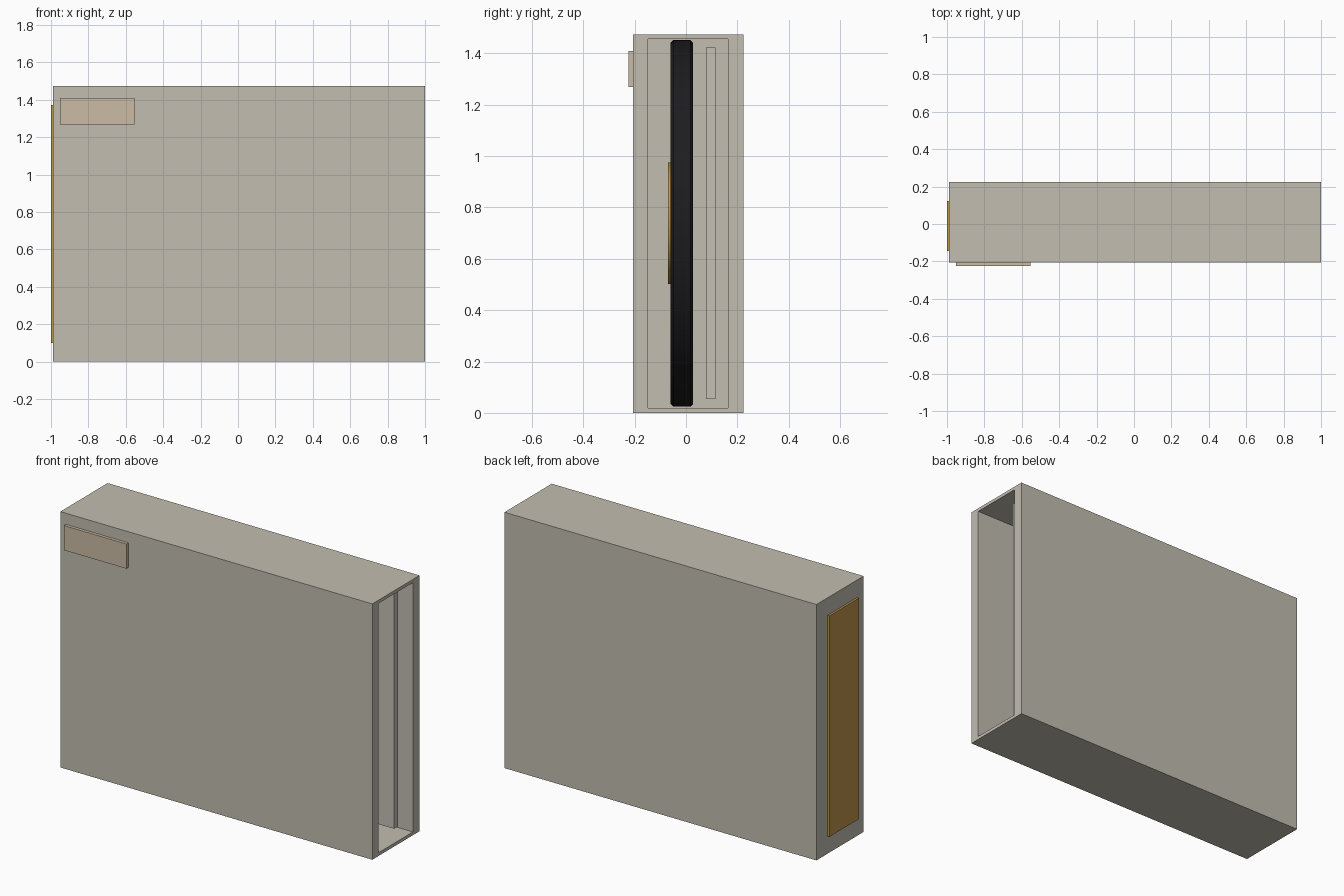
import bpy, bmesh, math
from mathutils import Matrix

if "Cube" in bpy.data.objects:
    bpy.data.objects.remove(bpy.data.objects["Cube"])


def material(name, rgb):
    m = bpy.data.materials.new(name)
    m.diffuse_color = (*rgb, 1)
    m.use_nodes = True
    m.node_tree.nodes["Principled BSDF"].inputs["Base Color"].default_value = m.diffuse_color
    return m


CARD = material("card", (0.54, 0.51, 0.44))
PAPER = material("paper", (0.56, 0.53, 0.47))
STICKER = material("sticker", (0.60, 0.50, 0.38))
AMBER = material("amber", (0.52, 0.30, 0.07))
BLACK = material("black", (0.012, 0.012, 0.014))


def finish(bm, name, mat):
    me = bpy.data.meshes.new(name)
    bm.to_mesh(me)
    bm.free()
    ob = bpy.data.objects.new(name, me)
    bpy.context.collection.objects.link(ob)
    if mat:
        me.materials.append(mat)
    return ob


def box(name, x, y, z, mat=None):
    """Box given by its (min, max) range on each axis."""
    bm = bmesh.new()
    bmesh.ops.create_cube(bm, size=1)
    for v in bm.verts:
        for i, (lo, hi) in enumerate((x, y, z)):
            v.co[i] = lo if v.co[i] < 0 else hi
    return finish(bm, name, mat)


def disc(name, radius, y, centre, mat, chamfer=0.0):
    """Upright disc whose axis runs along y."""
    bm = bmesh.new()
    bmesh.ops.create_cone(bm, cap_ends=True, segments=96, radius1=radius,
                          radius2=radius, depth=y[1] - y[0],
                          matrix=Matrix.Rotation(math.pi / 2, 4, 'X'))
    if chamfer:
        rim = [e for e in bm.edges if any(len(f.verts) > 4 for f in e.link_faces)]
        bmesh.ops.bevel(bm, geom=rim, offset=chamfer, segments=1, affect='EDGES')
    bmesh.ops.translate(bm, verts=bm.verts,
                        vec=(centre[0], (y[0] + y[1]) / 2, centre[1]))
    ob = finish(bm, name, mat)
    bpy.ops.object.select_all(action='DESELECT')
    bpy.context.view_layer.objects.active = ob
    ob.select_set(True)
    bpy.ops.object.shade_smooth_by_angle(angle=math.radians(30))
    return ob


# Sleeve: closed on the left spine, open on the right
sleeve = box("sleeve", (-0.988, 1.0), (-0.206, 0.224), (0, 1.474), CARD)
cavity = box("cavity_cutter", (-0.95, 1.1), (-0.148, 0.164), (0.019, 1.455))
cavity.hide_render = True
cavity.hide_viewport = True
cut = sleeve.modifiers.new("hollow", 'BOOLEAN')
cut.operation = 'DIFFERENCE'
cut.solver = 'EXACT'
cut.object = cavity

# Labels on the outside
box("front_sticker", (-0.952, -0.554), (-0.224, -0.206), (1.268, 1.41), STICKER)
box("spine_label", (-1.0, -0.988), (-0.145, 0.122), (0.10, 1.373), AMBER)

# Contents: record with its centre label, and a loose sheet
CENTRE = (0.0, 0.738)
disc("record", 0.714, (-0.06, 0.028), CENTRE, BLACK, chamfer=0.011)
disc("record_label", 0.237, (-0.07, -0.06), CENTRE, AMBER)
box("inner_sheet", (-0.93, 0.94), (0.078, 0.114), (0.054, 1.422), PAPER)
